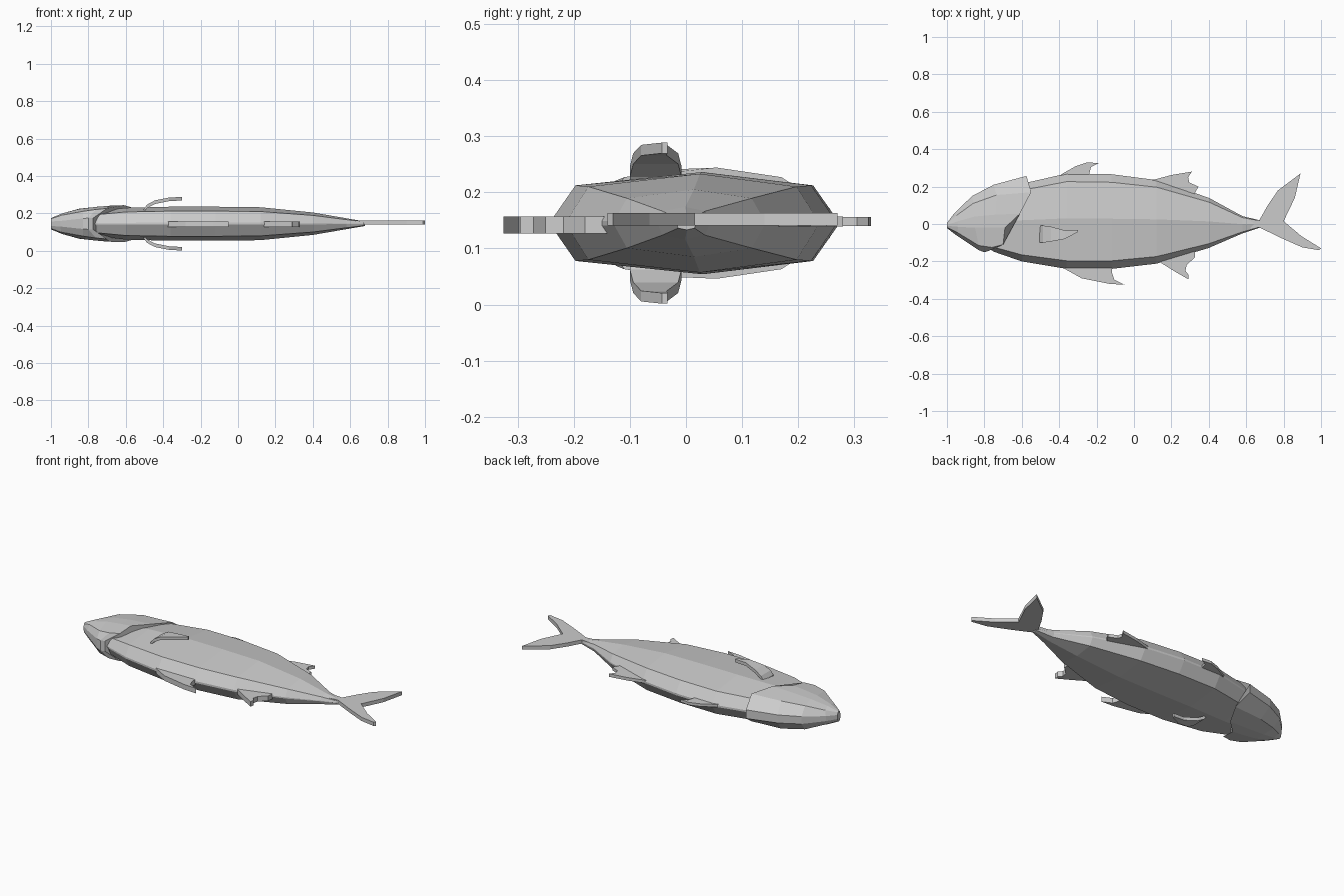
import bpy, bmesh

ZC = 0.145  # height of the fish's plane of symmetry (it lies on its side)


def make_object(name, bm):
    bmesh.ops.recalc_face_normals(bm, faces=bm.faces)
    mesh = bpy.data.meshes.new(name)
    bm.to_mesh(mesh)
    bm.free()
    obj = bpy.data.objects.new(name, mesh)
    bpy.context.collection.objects.link(obj)
    return obj


def loft(name, rings):
    """Skin closed rings of equal length and cap both ends."""
    bm = bmesh.new()
    loops = [[bm.verts.new(p) for p in ring] for ring in rings]
    n = len(loops[0])
    for a, b in zip(loops, loops[1:]):
        for i in range(n):
            j = (i + 1) % n
            bm.faces.new((a[i], a[j], b[j], b[i]))
    bm.faces.new(loops[0])
    bm.faces.new(loops[-1])
    return make_object(name, bm)


def mirrored_ring(half):
    """Close a half section (x, y, offset) across the symmetry plane."""
    return ([(x, y, ZC + z) for x, y, z in half] +
            [(x, y, ZC - z) for x, y, z in reversed(half)])


def plate(name, outline, zc, half):
    """Flat fin cut from an outline."""
    bm = bmesh.new()
    face = bm.faces.new([bm.verts.new((x, y, zc - half)) for x, y in outline])
    ext = bmesh.ops.extrude_face_region(bm, geom=[face])
    top = [v for v in ext["geom"] if isinstance(v, bmesh.types.BMVert)]
    bmesh.ops.translate(bm, verts=top, vec=(0, 0, 2 * half))
    return make_object(name, bm)


# Body: stations of x, belly y, back y, half thickness
stations = [
    (-.79, -.12, .10, .035), (-.75, -.148, .14, .066), (-.60, -.20, .215, .085),
    (-.36, -.24, .27, .091), (-.12, -.24, .266, .091), (.12, -.212, .235, .088),
    (.40, -.128, .14, .060), (.58, -.05, .042, .029), (.68, -.017, .018, .012),
]
rings = []
for x, y0, y1, h in stations:
    inset = 0.085 * (y1 - y0)
    mid = y0 + (y1 - y0) * 0.53
    rings.append(mirrored_ring([
        (x, y0, h * 0.06), (x, y0 + inset, h * 0.74), (x, mid, h),
        (x, y1 - inset, h * 0.74), (x, y1, h * 0.06)]))
loft("body", rings)

# Head with gill cover: half sections running chin to crown
head = [
    [(-1, -.022, .012), (-1, -.018, .026), (-1, -.01, .03),
     (-1, -.004, .03), (-1, .0, .026), (-1, .005, .012)],
    [(-.95, -.06, .015), (-.945, -.045, .045), (-.94, -.015, .055),
     (-.94, .015, .055), (-.95, .045, .042), (-.96, .058, .015)],
    [(-.83, -.14, .028), (-.83, -.115, .066), (-.85, -.02, .079),
     (-.85, .04, .08), (-.86, .11, .07), (-.865, .15, .022)],
    [(-.80, -.151, .03), (-.76, -.125, .076), (-.76, -.02, .09),
     (-.74, .05, .092), (-.735, .155, .082), (-.75, .21, .024)],
    [(-.775, -.143, .03), (-.70, -.11, .082), (-.69, -.02, .096),
     (-.61, .055, .099), (-.55, .17, .082), (-.575, .257, .026)],
]
loft("head", [mirrored_ring(h) for h in head])

# Curved side fins: x, y range, offset from the symmetry plane
side = [(-.505, -.10, -.008, .068), (-.487, -.10, -.008, .092),
        (-.445, -.094, -.014, .115), (-.37, -.08, -.034, .13),
        (-.30, -.043, -.033, .134)]
for name, s in (("side_fin_upper", 1), ("side_fin_lower", -1)):
    loft(name, [[(x, a, ZC + s * (z - .0095)), (x, b, ZC + s * (z - .0095)),
                 (x, b, ZC + s * (z + .0095)), (x, a, ZC + s * (z + .0095))]
                for x, a, b, z in side])

# Flat fins around the outline, rooted inside the body
plate("front_back_fin", [
    (-.42, .22), (-.39, .265), (-.31, .31), (-.25, .33), (-.19, .325),
    (-.23, .305), (-.24, .265), (-.23, .22)], .148, .008)
plate("rear_back_fin", [
    (.08, .18), (.10, .235), (.20, .262), (.31, .28), (.29, .25), (.295, .222),
    (.335, .235), (.347, .2), (.322, .16), (.30, .12)][:6] + [
    (.345, .2), (.325, .165), (.30, .12)], .148, .009)
plate("front_belly_fin", [
    (-.40, -.19), (-.37, -.24), (-.28, -.29), (-.13, -.32), (-.05, -.325),
    (-.105, -.298), (-.118, -.26), (-.115, -.19)], .142, .015)
plate("rear_belly_fin", [
    (.12, -.15), (.14, -.205), (.22, -.255), (.29, -.295), (.292, -.272),
    (.275, -.25), (.282, -.218), (.325, -.18), (.33, -.12)], .142, .015)

# Forked tail
plate("tail_fin", [
    (.58, .03), (.67, .02), (.715, .10), (.77, .18), (.89, .27), (.86, .14),
    (.80, .015), (.895, -.065), (1, -.13), (.99, -.14), (.90, -.125),
    (.78, -.072), (.67, -.018), (.58, -.03)], .152, .011)
